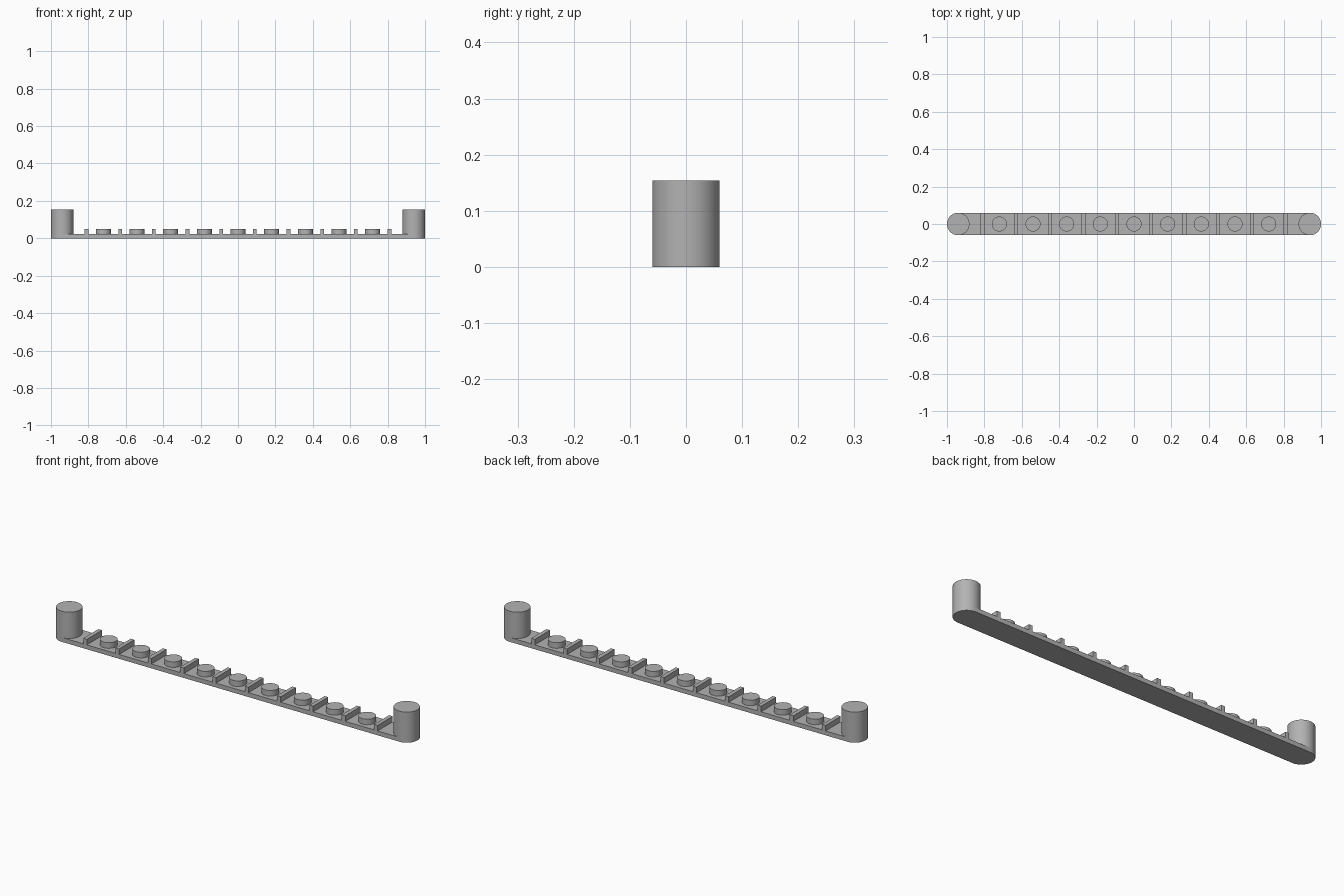
import bpy, bmesh, math

cube = bpy.data.objects.get("Cube")
if cube:
    bpy.data.objects.remove(cube, do_unlink=True)

END_X, RADIUS = 0.94, 0.06
BASE_TOP, STUD_TOP, POST_TOP = 0.022, 0.05, 0.154
PITCH = 0.18

grey = bpy.data.materials.new("plain grey")
grey.use_nodes = True
colour = (0.45, 0.45, 0.45, 1)
grey.diffuse_color = colour
grey.node_tree.nodes["Principled BSDF"].inputs["Base Color"].default_value = colour


def prism(name, outline, z0, z1, smooth=True):
    """Extrude a counter-clockwise outline from z0 to z1."""
    bm = bmesh.new()
    face = bm.faces.new([bm.verts.new((x, y, z0)) for x, y in outline])
    top = bmesh.ops.extrude_face_region(bm, geom=[face], use_keep_orig=True)
    bmesh.ops.translate(bm, vec=(0, 0, z1 - z0),
                        verts=[v for v in top["geom"] if isinstance(v, bmesh.types.BMVert)])
    bmesh.ops.recalc_face_normals(bm, faces=bm.faces[:])
    mesh = bpy.data.meshes.new(name)
    bm.to_mesh(mesh)
    bm.free()
    mesh.materials.append(grey)
    obj = bpy.data.objects.new(name, mesh)
    bpy.context.collection.objects.link(obj)
    if smooth:
        bpy.ops.object.select_all(action="DESELECT")
        obj.select_set(True)
        bpy.context.view_layer.objects.active = obj
        bpy.ops.object.shade_smooth_by_angle(angle=math.radians(30))
    return obj


def arc(cx, radius, start, sweep, steps):
    angles = [start + sweep * i / steps for i in range(steps + 1)]
    return [(cx + radius * math.cos(a), radius * math.sin(a)) for a in angles]


def circle(cx, radius, steps=64):
    return arc(cx, radius, 0, math.tau, steps)[:-1]


# Round-ended base strip
prism("base_strip", arc(END_X, RADIUS, -math.pi / 2, math.pi, 32)
      + arc(-END_X, RADIUS, math.pi / 2, math.pi, 32), 0, BASE_TOP)

# Tall end posts
for side, sign in (("left", 1), ("right", -1)):
    prism(side + "_post", circle(sign * END_X, RADIUS), BASE_TOP, POST_TOP)

# Row of round studs
for i in range(9):
    prism(f"stud_{i + 1}", circle((i - 4) * PITCH, 0.04), BASE_TOP, STUD_TOP)

# Cross ribs between the studs
for i in range(10):
    x, w = (i - 4.5) * PITCH, 0.01
    prism(f"rib_{i + 1}", [(x - w, -RADIUS), (x + w, -RADIUS), (x + w, RADIUS), (x - w, RADIUS)],
          BASE_TOP, STUD_TOP, smooth=False)
